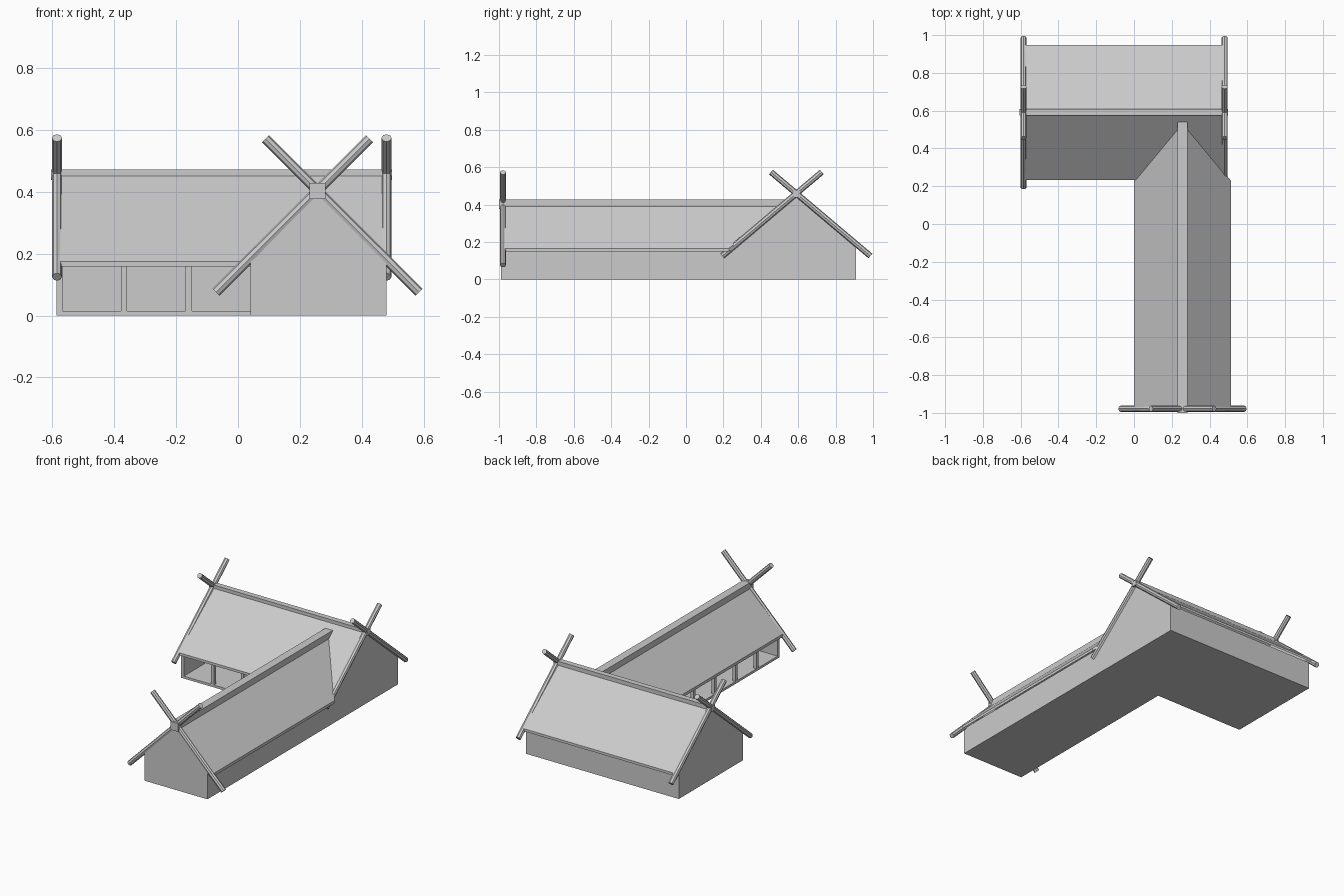
import bpy, math
from mathutils import Vector

if "Cube" in bpy.data.objects:
    bpy.data.objects.remove(bpy.data.objects["Cube"])


def mesh(name, verts, faces):
    me = bpy.data.meshes.new(name)
    me.from_pydata([tuple(v) for v in verts], [], faces)
    me.update()
    ob = bpy.data.objects.new(name, me)
    bpy.context.collection.objects.link(ob)
    return ob


def extrude(name, pts, offset):
    """Closed solid: 3D polygon pushed along an offset."""
    n = len(pts)
    verts = [Vector(p) for p in pts] + [Vector(p) + Vector(offset) for p in pts]
    faces = [tuple(range(n))[::-1], tuple(range(n, 2 * n))]
    faces += [(i, (i + 1) % n, n + (i + 1) % n, n + i) for i in range(n)]
    ob = mesh(name, verts, faces)
    import bmesh
    bm = bmesh.new()
    bm.from_mesh(ob.data)
    bmesh.ops.recalc_face_normals(bm, faces=bm.faces)
    bm.to_mesh(ob.data)
    bm.free()
    return ob


def box(name, x0, x1, y0, y1, z0, z1):
    return extrude(name, [(x0, y0, z0), (x1, y0, z0), (x1, y1, z0), (x0, y1, z0)],
                   (0, 0, z1 - z0))


def pole(name, a, b, r=0.016):
    a, b = Vector(a), Vector(b)
    bpy.ops.mesh.primitive_cylinder_add(vertices=8, radius=r, depth=(b - a).length,
                                        location=(a + b) / 2)
    ob = bpy.context.object
    ob.name = name
    ob.rotation_euler = (b - a).to_track_quat('Z', 'Y').to_euler()


# Plan dimensions
XL, XI, XR = -0.587, 0.04, 0.48      # left end, inner wall, right wall
YF, YI, YB = -0.99, 0.27, 0.91       # front end, inner wall, back wall
T, H = 0.02, 0.175                   # wall thickness, wall height
RX, RY = 0.257, 0.59                 # ridge lines of the two wings

# L-shaped floor
extrude("floor", [(XI, YF, 0), (XR, YF, 0), (XR, YB, 0), (XL, YB, 0),
                  (XL, YI, 0), (XI, YI, 0)], (0, 0, 0.015))

# Closed outer walls
box("back_wall", XL, XR, YB - T, YB, 0, H)
box("right_wall", XR - T, XR, YF, YB, 0, H - 0.005)

# Gable end walls reaching up to the roofs
for name, x in (("left_gable", XL), ("right_gable", XR - T)):
    extrude(name, [(x, YI, 0), (x, YB, 0), (x, YB, 0.185), (x, RY, 0.445),
                   (x, YI, 0.185)], (T, 0, 0))
extrude("front_gable", [(XI, YF, 0), (XR, YF, 0), (XR, YF, 0.17), (RX, YF, 0.393),
                        (XI, YF, 0.17)], (0, T, 0))

# Open galleries on the inner side: posts and lintels
for i in range(1, 4):
    x = XL + 0.209 * i
    box("rear_gallery_post", x, x + T, YI, YI + T, 0, H)
for i in range(7):
    y = YF + 0.21 * i
    box("front_gallery_post", XI, XI + T, y, y + T, 0, H)
box("rear_gallery_lintel", XL, XI + T, YI, YI + T, 0.16, 0.183)
box("front_gallery_lintel", XI, XI + T, YF, YI + T, 0.155, 0.178)

# Roof slabs; the front wing is cut along the valleys
for s in (-1, 1):
    y = RY + s * 0.357
    extrude("rear_roof", [(XL, RY, 0.463), (XR, RY, 0.463), (XR, y, 0.175), (XL, y, 0.175)],
            (0, 0, -0.016))
    x = RX + s * 0.256
    extrude("front_roof", [(RX, YF, 0.415), (RX, 0.54, 0.415), (x, 0.23, 0.166),
                           (x, YF, 0.166)], (0, 0, -0.018))

# Ridge beams
box("rear_ridge_beam", -0.605, 0.498, RY - 0.015, RY + 0.02, 0.438, 0.472)
box("front_ridge_beam", RX - 0.026, RX + 0.026, -1.0, 0.54, 0.376, 0.428)

# Crossed gable poles
for s in (-1, 1):
    for x in (-0.585, 0.48):
        pole("rear_gable_pole", (x, RY + s * 0.396, 0.125), (x, RY - s * 0.136, 0.574))
    pole("front_gable_pole", (RX + s * 0.328, -0.978, 0.076), (RX - s * 0.168, -0.978, 0.572))
